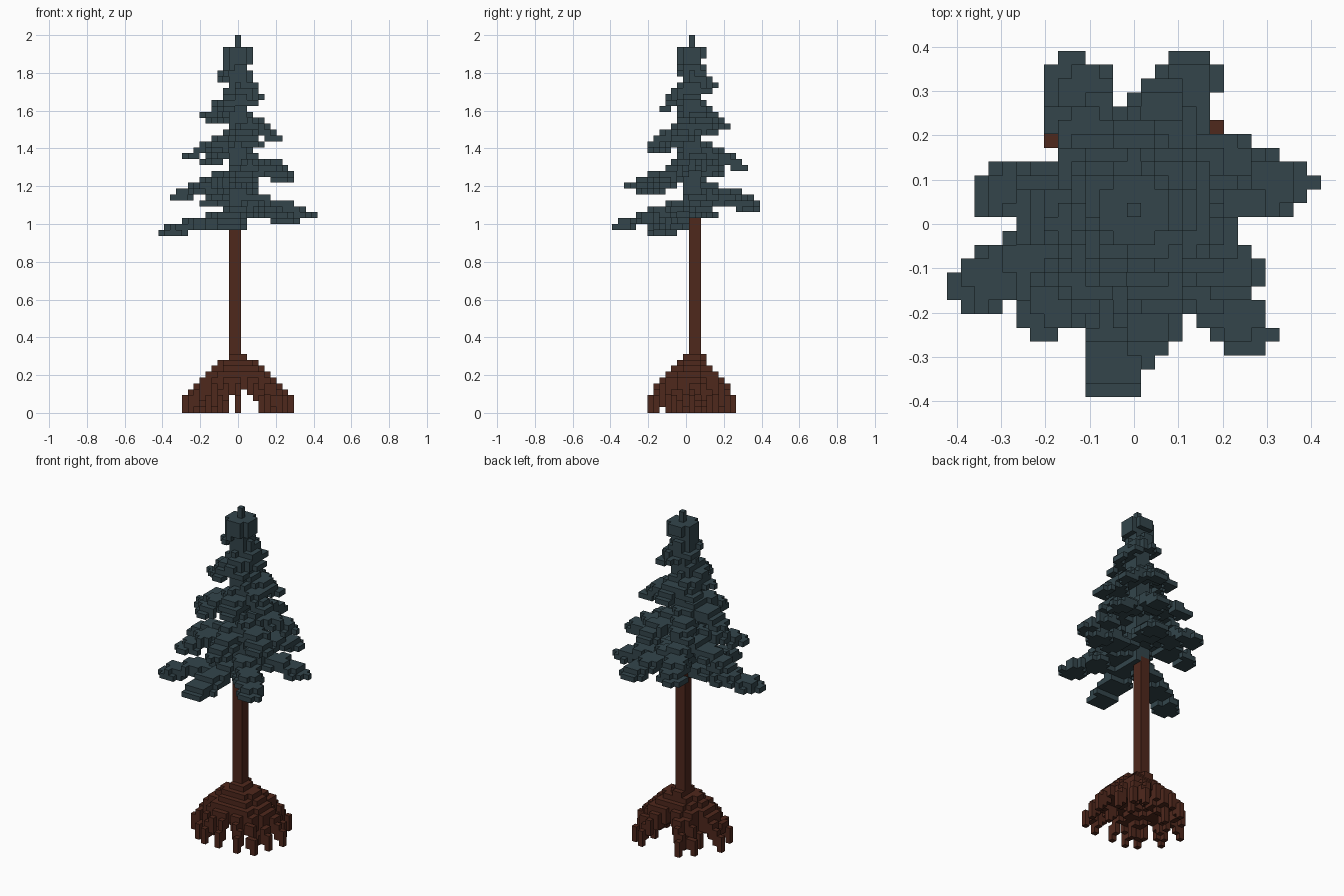
import bpy, bmesh, math
from itertools import product

V = 1 / 32          # cube size; the tree is 64 cubes tall
CENTRE_J = 1        # the crown axis sits one cube behind the middle

cube = bpy.data.objects.get("Cube")
if cube:
    bpy.data.objects.remove(cube, do_unlink=True)


def material(name, rgb):
    m = bpy.data.materials.new(name)
    m.use_nodes = True
    m.diffuse_color = (*rgb, 1)
    m.node_tree.nodes["Principled BSDF"].inputs["Base Color"].default_value = (*rgb, 1)
    return m


def build(name, cells, mat):
    """Make one mesh from a set of grid cells, keeping only exposed faces."""
    bm = bmesh.new()
    corners = {}

    def vert(p):
        if p not in corners:
            corners[p] = bm.verts.new(((p[0] - .5) * V, (p[1] - .5) * V, p[2] * V))
        return corners[p]

    for c in cells:
        for axis, side in product(range(3), (0, 1)):
            near = list(c)
            near[axis] += 2 * side - 1
            if tuple(near) in cells:
                continue
            ring = [(0, 0), (1, 0), (1, 1), (0, 1)]
            quad = []
            for a, b in (ring if side else ring[::-1]):
                p = list(c)
                p[axis] += side
                p[(axis + 1) % 3] += a
                p[(axis + 2) % 3] += b
                quad.append(vert(tuple(p)))
            bm.faces.new(quad)
    mesh = bpy.data.meshes.new(name)
    bm.to_mesh(mesh)
    bm.free()
    mesh.materials.append(mat)
    obj = bpy.data.objects.new(name, mesh)
    bpy.context.collection.objects.link(obj)


def box(i0, i1, j0, j1, k0, k1):
    return set(product(range(i0, i1 + 1), range(j0, j1 + 1), range(k0, k1 + 1)))


def branch(n, degrees):
    """Drooping bough with a rounded tip and a narrower neck at the trunk."""
    angle = math.radians(degrees)
    reach = 14.4 - .415 * n
    width = 2.3 - .01 * n
    cells = set()
    for i, j in product(range(-13, 14), range(-12, 13)):
        x, y = i, j - CENTRE_J
        u = x * math.cos(angle) + y * math.sin(angle)
        s = abs(y * math.cos(angle) - x * math.sin(angle))
        if u < 0 or u > reach:
            continue
        w = width * min(1, math.sqrt((reach - u + .3) / 2.5), .65 + u / reach)
        if s > w:
            continue
        k = 30 + n + int(3 * (1 - u / reach) + .1)
        cells.add((i, j, k))
        if s < w - .4 and u < reach - 1.2:
            cells.add((i, j, k + 1))
    return cells


def root(x, y, girth=2):
    """Arching root from the trunk foot to a thin tip on the ground."""
    cells = set()
    sx = -1 if x > 0 else 1
    sy = -1 if y > CENTRE_J else 1
    for step in range(101):
        t = step / 100
        i, j = round(x * t), round(CENTRE_J + (y - CENTRE_J) * t)
        k = math.floor(9 - 7.5 * t ** 1.85)
        thick = girth if t < .75 else 1
        for a, b, c in product(range(thick), range(thick), range(2)):
            cells.add((i + a * sx, j + b * sy, k - c))
    return cells


bark = material("red_brown_bark", (.078, .021, .0115))
needles = material("dark_blue_green_needles", (.033, .06, .071))

# Trunk
build("trunk", box(-1, 0, 1, 2, 8, 33), bark)

# Roots: a sparse fan on the left, a dense one on the right, a thin front root
left_tips = [(9, 1), (8, -2), (7, -5), (6, 7), (4, -6), (7, 4), (4, 4), (5, -1), (4, 8)]
right_tips = [(-9, 2), (-8, -2), (-6, 6), (-5, -5), (-4, 8), (-3, -6), (-5, 3),
              (-7, 0), (-3, 5), (-4, -2), (-2, -3)]
roots = box(-2, 1, 1, 3, 8, 8) | box(-1, 0, 0, 3, 9, 9) | root(0, -6, 1)
for x, y in left_tips + right_tips:
    roots |= root(x, y)
build("roots", roots, bark)

# Foliage: core, spiral of boughs, rounded crown and tip
foliage = box(-1, 1, 0, 2, 33, 60)
headings = [206, 263, 314, 370, 427, 474, 532, 589, 638, 690, 748, 796, 845, 904]
while len(headings) < 28:
    headings.append(headings[-1] + 53)
for n, degrees in enumerate(headings):
    foliage |= branch(n, degrees)
foliage |= box(-2, 2, 0, 2, 59, 61) | box(-1, 1, -1, 2, 59, 61)
foliage |= box(-1, 1, 3, 3, 60, 61) | box(0, 0, 1, 1, 62, 63)
build("foliage", foliage, needles)
